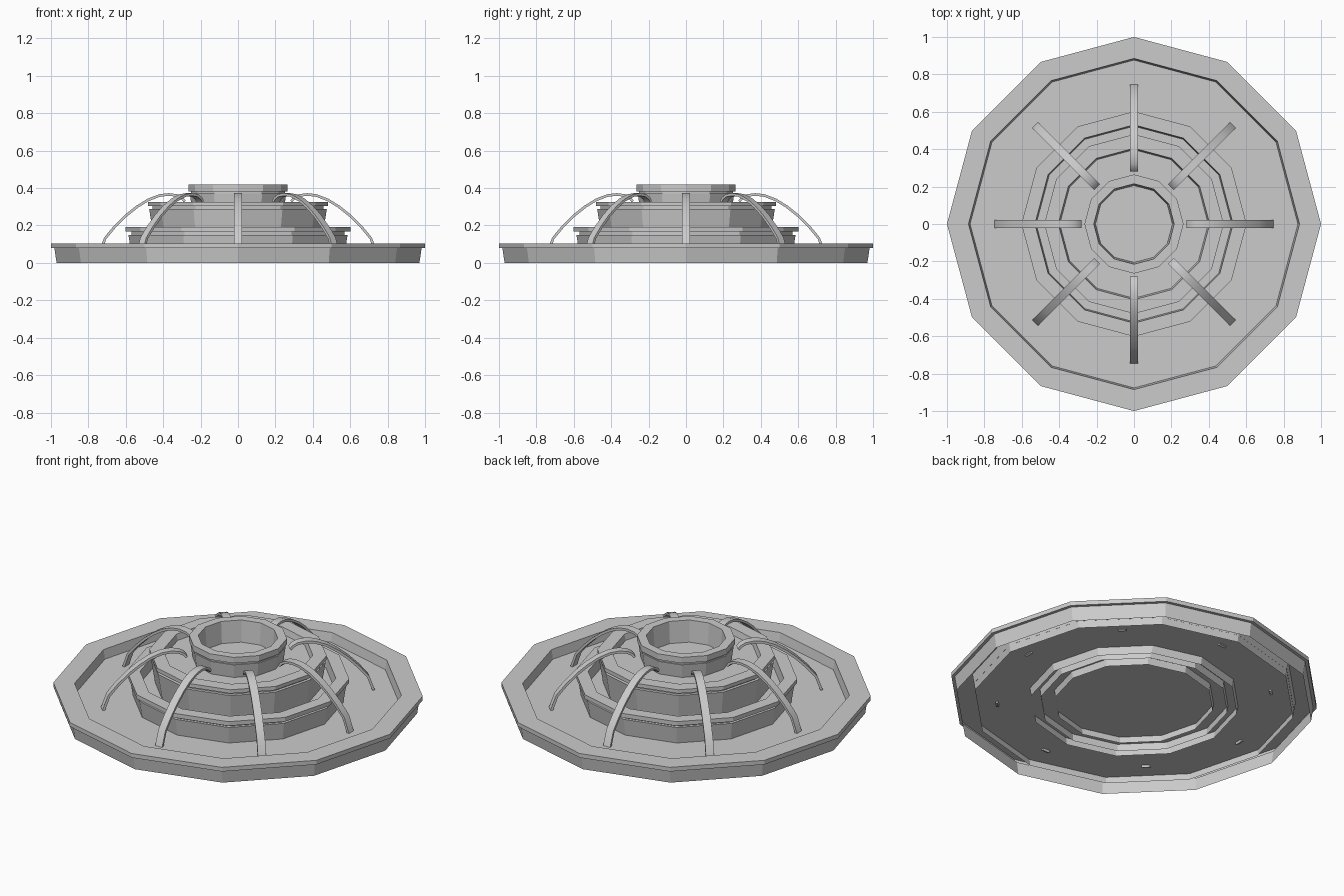
import bpy, bmesh, math
from mathutils import Vector, Matrix

if "Cube" in bpy.data.objects:
    bpy.data.objects.remove(bpy.data.objects["Cube"])

SIDES = 12


def add_object(name, bm):
    bmesh.ops.recalc_face_normals(bm, faces=bm.faces)
    mesh = bpy.data.meshes.new(name)
    bm.to_mesh(mesh)
    bm.free()
    ob = bpy.data.objects.new(name, mesh)
    bpy.context.collection.objects.link(ob)
    return ob


def lathe(name, profile):
    """Revolve an open (radius, z) profile into twelve flat sides."""
    bm = bmesh.new()
    rings = []
    for r, z in profile:
        rings.append([bm.verts.new((r * math.cos(math.tau * i / SIDES),
                                    r * math.sin(math.tau * i / SIDES), z))
                      for i in range(SIDES)])
    for a, b in zip(rings, rings[1:]):
        for i in range(SIDES):
            j = (i + 1) % SIDES
            bm.faces.new((a[i], a[j], b[j], b[i]))
    return add_object(name, bm)


def water_disc(name, radius, z):
    bm = bmesh.new()
    bmesh.ops.create_circle(bm, cap_ends=True, segments=SIDES, radius=radius,
                            matrix=Matrix.Translation((0, 0, z))
                            @ Matrix.Rotation(math.pi / 2, 4, 'Z'))
    return add_object(name, bm)


def water_jet(name, path, angle, width, thick):
    """Sweep a rectangle along a radial (r, z) path."""
    bm = bmesh.new()
    rings = []
    for i, (r, z) in enumerate(path):
        a, b = path[max(i - 1, 0)], path[min(i + 1, len(path) - 1)]
        t = Vector((b[0] - a[0], b[1] - a[1])).normalized()
        n = Vector((-t.y, t.x)) * thick / 2
        rings.append([bm.verts.new((r + s * n.x, w * width / 2, z + s * n.y))
                      for s, w in ((1, 1), (1, -1), (-1, -1), (-1, 1))])
    for a, b in zip(rings, rings[1:]):
        for i in range(4):
            j = (i + 1) % 4
            bm.faces.new((a[i], a[j], b[j], b[i]))
    bm.faces.new(rings[0])
    bm.faces.new(rings[-1])
    bm.transform(Matrix.Rotation(angle, 4, 'Z'))
    ob = add_object(name, bm)
    ob.data.shade_smooth()
    ob.data.set_sharp_from_angle(angle=math.radians(35))
    return ob


# Stone tiers, open underneath
lathe("basin_wall", [(.97, 0), (.982, .08), (1, .08), (1, .105),
                     (.885, .105), (.87, .01)])
lathe("lower_tier", [(.563, .005), (.586, .15), (.57, .15), (.57, .167),
                     (.602, .167), (.602, .192), (.53, .192), (.51, .005)])
lathe("middle_tier", [(.43, .01), (.475, .288), (.457, .288), (.457, .303),
                      (.48, .303), (.48, .325), (.405, .325), (.395, .28)])
lathe("top_cup", [(.245, .28), (.258, .37), (.25, .37), (.25, .383),
                  (.265, .383), (.265, .418), (.215, .418), (.205, .28)])

# Water surfaces
water_disc("basin_water", .877, .05)
water_disc("lower_tier_water", .523, .13)
water_disc("middle_tier_water", .397, .29)

# Eight arching jets
arc = [(.285, .328), (.298, .345), (.325, .36), (.37, .366), (.42, .36),
       (.48, .337), (.54, .3), (.6, .252), (.66, .192), (.71, .132), (.743, .04)]
for k in range(8):
    water_jet(f"water_jet_{k + 1}", arc, math.tau * k / 8, .045, .014)
